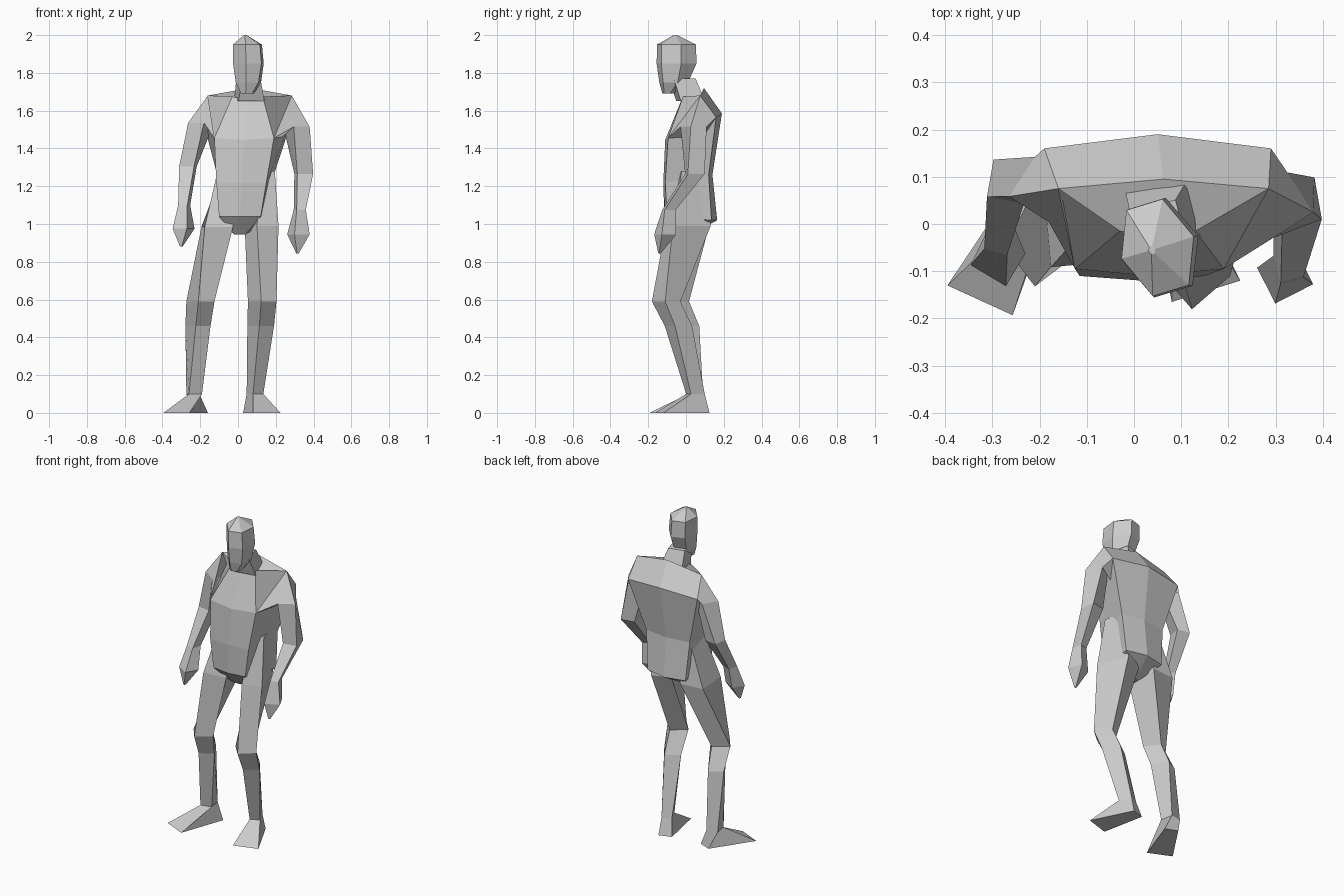
import bpy
import bmesh
from math import cos, sin, pi, radians
from mathutils import Vector

default_cube = bpy.data.objects.get("Cube")
if default_cube:
    bpy.data.objects.remove(default_cube, do_unlink=True)

# One plain grey for the whole figure
grey = bpy.data.materials.new("plain_grey")
grey.use_nodes = True
tone = (0.6, 0.6, 0.6, 1)
grey.diffuse_color = tone
grey.node_tree.nodes["Principled BSDF"].inputs["Base Color"].default_value = tone


def turned(x, y, z, offsets, yaw):
    """Place flat offsets around a centre, turned about the vertical."""
    c, s = cos(radians(yaw)), sin(radians(yaw))
    return [Vector((x + c * u - s * v, y + s * u + c * v, z)) for u, v in offsets]


def box_ring(x, y, z, width, depth, yaw=0):
    """Four corners: front -x, front +x, back +x, back -x."""
    w, d = width / 2, depth / 2
    return turned(x, y, z, [(-w, -d), (w, -d), (w, d), (-w, d)], yaw)


def hex_ring(x, y, z, width, depth, yaw=0):
    """Six-sided ring with a flat front."""
    angles = [pi / 3 * i for i in range(6)]
    return turned(x, y, z, [(cos(a) * width / 2, sin(a) * depth / 2) for a in angles], yaw)


def torso_ring(front, back, bulge, lift=0):
    """Six points from a front and a back edge (low x, high x, y, z), bulging mid-way."""
    fl, fr, fy, fz = front
    bl, br, by, bz = back
    front_mid = ((fl + fr) / 2, fy - bulge / 2, fz - lift / 2)
    back_mid = ((bl + br) / 2, by + bulge, bz + lift)
    return [(fl, fy, fz), front_mid, (fr, fy, fz),
            (br, by, bz), back_mid, (bl, by, bz)]


def loft(name, rings):
    """Skin a list of equal rings and cap both ends, flat shaded."""
    bm = bmesh.new()
    rows = [[bm.verts.new(p) for p in ring] for ring in rings]
    count = len(rows[0])
    for low, high in zip(rows, rows[1:]):
        for i in range(count):
            j = (i + 1) % count
            bm.faces.new((low[i], low[j], high[j], high[i]))
    bm.faces.new(rows[0][::-1])
    bm.faces.new(rows[-1])
    bmesh.ops.recalc_face_normals(bm, faces=bm.faces[:])
    mesh = bpy.data.meshes.new(name)
    bm.to_mesh(mesh)
    bm.free()
    mesh.materials.append(grey)
    part = bpy.data.objects.new(name, mesh)
    bpy.context.collection.objects.link(part)
    return part


# Torso, from the crotch up to the shoulder line
loft("torso", [
    torso_ring((-0.02, 0.04, -0.03, 0.945), (-0.02, 0.04, 0.03, 0.945), 0),
    torso_ring((-0.10, 0.12, -0.10, 1.04), (-0.09, 0.17, 0.135, 1.02), 0.03),
    torso_ring((-0.115, 0.15, -0.11, 1.22), (-0.11, 0.19, 0.12, 1.26), 0.02),
    torso_ring((-0.125, 0.19, -0.095, 1.455), (-0.19, 0.29, 0.16, 1.565), 0.03, 0.02),
    torso_ring((-0.03, 0.13, -0.015, 1.675), (-0.16, 0.285, 0.075, 1.68), 0.02, 0.04),
])

# Neck leaning forward, and head turned a little to its left
loft("neck", [
    box_ring(0.06, 0.025, 1.65, 0.14, 0.13, 10),
    box_ring(0.055, -0.02, 1.77, 0.1, 0.12, 15),
])
head_turn = 17
loft("head", [hex_ring(*ring, head_turn) for ring in (
    (0.05, -0.095, 1.69, 0.07, 0.06),
    (0.055, -0.065, 1.75, 0.14, 0.16),
    (0.055, -0.05, 1.85, 0.17, 0.225),
    (0.05, -0.05, 1.95, 0.16, 0.22),
    (0.038, -0.055, 2.0, 0.015, 0.02),
)])


# Arms: the shoulder joins chest, shoulder top, back and armpit
def arm(name, shoulder, deltoid, elbow, wrist, hand, tip):
    loft(name, [[Vector(p) for p in shoulder]]
         + [box_ring(*r) for r in (deltoid, elbow, wrist)])
    loft(name.replace("arm", "hand"), [box_ring(*r) for r in (wrist, hand, tip)])


arm("left_arm",
    shoulder=[(0.19, -0.095, 1.455), (0.285, 0.075, 1.68), (0.29, 0.16, 1.565), (0.2, 0.08, 1.43)],
    deltoid=(0.31, 0.04, 1.515, 0.1, 0.1, 33),
    elbow=(0.348, 0.047, 1.265, 0.085, 0.09, 10),
    wrist=(0.327, -0.09, 1.075, 0.05, 0.06, 15),
    hand=(0.32, -0.11, 0.945, 0.09, 0.085, 27),
    tip=(0.315, -0.14, 0.845, 0.01, 0.01, 27))
arm("right_arm",
    shoulder=[(-0.16, 0.075, 1.68), (-0.125, -0.095, 1.455), (-0.13, 0.08, 1.44), (-0.19, 0.16, 1.565)],
    deltoid=(-0.195, 0.073, 1.535, 0.1, 0.1, -33),
    elbow=(-0.265, 0.09, 1.305, 0.08, 0.08, -10),
    wrist=(-0.285, -0.03, 1.10, 0.05, 0.06, -15),
    hand=(-0.288, -0.075, 0.975, 0.087, 0.08, -31),
    tip=(-0.3, -0.1, 0.88, 0.01, 0.01, -31))


# Legs narrowing into the waist, and wedge feet with toes turned outward
def leg(side, hip, thigh, knee, calf, ankle, heel, toes):
    loft(side + "_leg", [box_ring(*r) for r in (hip, thigh, knee, calf, ankle)])
    sole = [Vector((x, y, 0)) for x, y in toes] + box_ring(*heel)[2:]
    loft(side + "_foot", [sole, box_ring(*ankle)])


leg("left",
    hip=(0.15, 0.03, 1.28, 0.07, 0.12, 10),
    thigh=(0.125, 0.012, 0.99, 0.12, 0.21, 18),
    knee=(0.128, -0.105, 0.59, 0.107, 0.107, 41),
    calf=(0.12, -0.04, 0.46, 0.095, 0.11, 35),
    ankle=(0.09, 0.05, 0.1, 0.06, 0.08, 25),
    heel=(0.08, 0.065, 0, 0.08, 0.1, 17),
    toes=[(0.08, -0.165), (0.225, -0.12)])
leg("right",
    hip=(-0.07, 0.03, 1.25, 0.07, 0.12, -10),
    thigh=(-0.11, 0.015, 0.985, 0.15, 0.2, 5),
    knee=(-0.199, -0.058, 0.59, 0.107, 0.105, 37),
    calf=(-0.212, 0.0, 0.46, 0.09, 0.11, 30),
    ankle=(-0.232, 0.045, 0.1, 0.07, 0.08, 10),
    heel=(-0.215, 0.05, 0, 0.08, 0.1, -22),
    toes=[(-0.395, -0.13), (-0.257, -0.193)])
